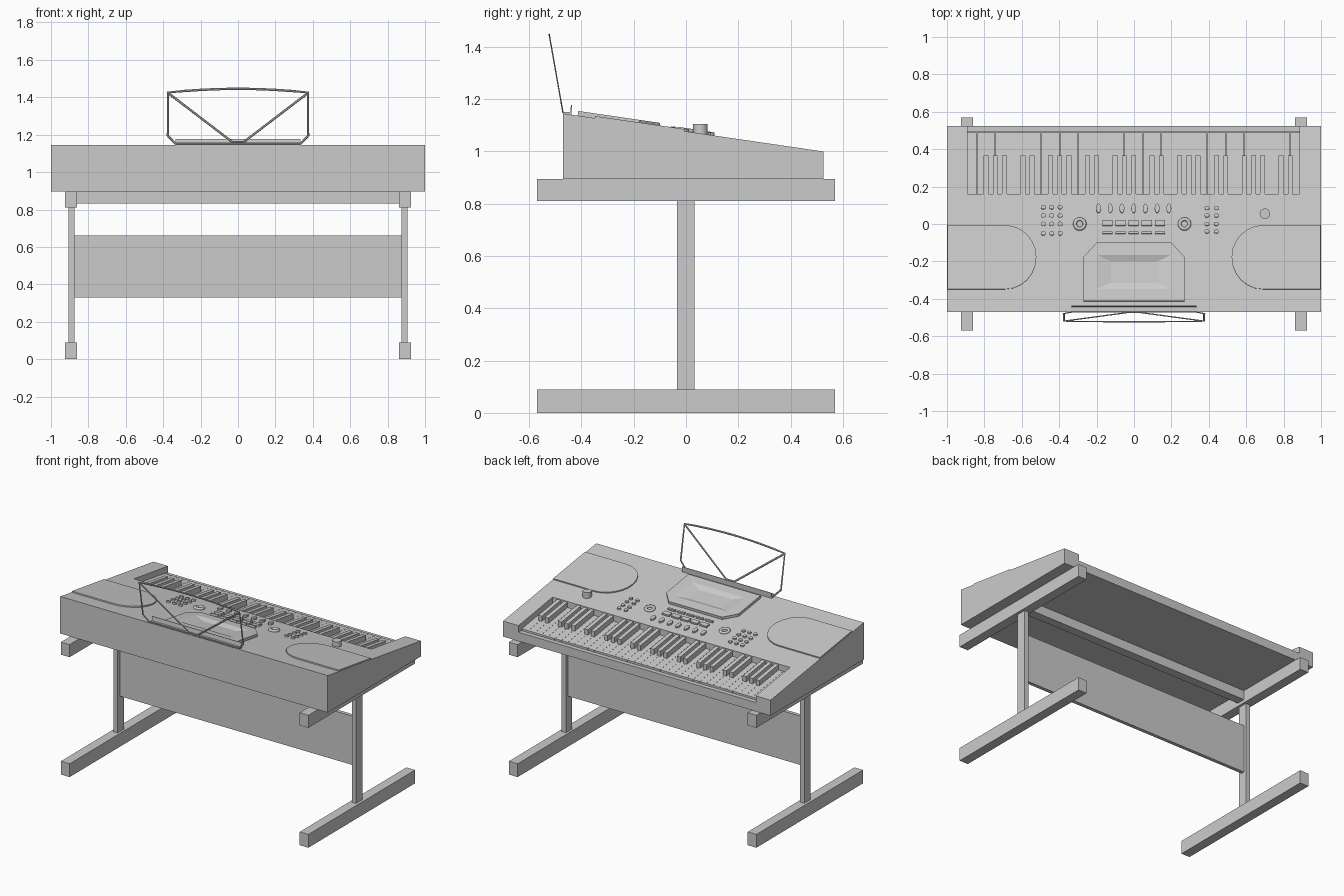
import bpy, bmesh, math
from mathutils import Matrix, Vector

if "Cube" in bpy.data.objects:
    bpy.data.objects.remove(bpy.data.objects["Cube"])

SLOPE = 0.1457
SIDE = Matrix(((0, 0, 1, 0), (1, 0, 0, 0), (0, 1, 0, 0), (0, 0, 0, 1)))  # (y, z) profile run along x
FLAT = Matrix.Identity(4)


def top_z(y):
    return 1.145 - SLOPE * (y + 0.47)


def on_top(x, y):
    """Frame lying on the sloped control panel."""
    return Matrix.Translation((x, y, top_z(y))) @ Matrix.Rotation(-math.atan(SLOPE), 4, 'X')


def rect(x0, x1, y0, y1):
    return [(x0, y0), (x1, y0), (x1, y1), (x0, y1)]


def oval(rx, ry, n=16):
    return [(rx * math.cos(2 * math.pi * i / n), ry * math.sin(2 * math.pi * i / n)) for i in range(n)]


def build(name, prisms, smooth=False):
    """One object from prisms (outline, z0, z1, matrix[, bottom scale])."""
    bm = bmesh.new()
    for outline, z0, z1, mat, *taper in prisms:
        s = taper[0] if taper else 1
        cx = sum(p[0] for p in outline) / len(outline)
        cy = sum(p[1] for p in outline) / len(outline)
        lo = [bm.verts.new(mat @ Vector((cx + (x - cx) * s, cy + (y - cy) * s, z0))) for x, y in outline]
        hi = [bm.verts.new(mat @ Vector((x, y, z1))) for x, y in outline]
        bm.faces.new(lo[::-1])
        bm.faces.new(hi)
        for i in range(len(lo)):
            j = (i + 1) % len(lo)
            bm.faces.new((lo[i], lo[j], hi[j], hi[i]))
    bmesh.ops.recalc_face_normals(bm, faces=bm.faces)
    me = bpy.data.meshes.new(name)
    bm.to_mesh(me)
    bm.free()
    ob = bpy.data.objects.new(name, me)
    bpy.context.collection.objects.link(ob)
    if smooth:
        bpy.ops.object.select_all(action='DESELECT')
        ob.select_set(True)
        bpy.context.view_layer.objects.active = ob
        bpy.ops.object.shade_smooth_by_angle(angle=math.radians(40))
    return ob


def cut(ob, cutter):
    mod = ob.modifiers.new("cut", 'BOOLEAN')
    mod.operation = 'DIFFERENCE'
    mod.solver = 'EXACT'
    mod.object = cutter
    cutter.hide_render = True
    cutter.hide_set(True)


# Stand: feet, posts, top rails, cross beam and modesty panel
for s, side in ((-1, "left"), (1, "right")):
    x0, x1 = sorted((s * 0.86, s * 0.925))
    build(side + "_foot", [(rect(x0, x1, -0.57, 0.57), 0, 0.09, FLAT)])
    build(side + "_top_rail", [(rect(x0, x1, -0.57, 0.57), 0.81, 0.895, FLAT)])
    x0, x1 = sorted((s * 0.875, s * 0.907))
    build(side + "_post", [(rect(x0, x1, -0.035, 0.032), 0.09, 0.81, FLAT)])
build("cross_beam", [(rect(-0.86, 0.86, -0.03, 0.03), 0.832, 0.895, FLAT)])
build("modesty_panel", [(rect(-0.88, 0.88, -0.012, 0.012), 0.33, 0.66, FLAT)])

# Wedge-shaped case with the key bed cut out
KX0, KX1 = -0.89, 0.885
case = build("case", [([(-0.47, 0.895), (0.525, 0.895), (0.525, 1.0), (-0.47, 1.145)], -1, 1, SIDE)])
bed = [(0.16, 0.94), (0.495, 0.94), (0.495, 0.955), (0.6, 0.955), (0.6, 1.2), (0.16, 1.2)]
cut(case, build("key_bed_cutter", [(bed, KX0, KX1, SIDE)]))


# Keys: 36 white, black keys run from the player's left (+x)
def key_profile(y0, y1, drop, bottom):
    return [(y0, bottom), (y1, bottom), (y1, top_z(y1) - drop), (y0, top_z(y0) - drop)]


w = (KX1 - KX0) / 36
build("white_keys", [(key_profile(0.161, 0.49, 0.04, 0.935), KX1 - (i + 1) * w + 0.0005,
                      KX1 - i * w - 0.0005, SIDE) for i in range(36)])
build("black_keys", [(key_profile(0.161, 0.365, 0.004, 0.95), KX1 - i * w - 0.013,
                      KX1 - i * w + 0.013, SIDE) for i in range(1, 36) if i % 7 not in (0, 3)])

# D-shaped speaker covers at both ends
for s, side in ((-1, "left"), (1, "right")):
    pts = [(s * 0.998, -0.173), (s * 0.998, 0.173)]
    for i in range(13):
        a = math.pi / 2 - math.pi * i / 12
        pts.append((s * (0.69 - 0.168 * math.cos(a)), 0.173 * math.sin(a)))
    pts.append((s * 0.998, -0.173))
    build(side + "_speaker_cover", [(pts[:-1], -0.005, 0.008, on_top(0, -0.178))])

# Display housing with a bevelled sunken screen
housing = [(-0.27, -0.158), (0.27, -0.158), (0.27, 0.08), (0.2, 0.158), (-0.2, 0.158), (-0.27, 0.08)]
display = build("display_housing", [(housing, -0.005, 0.018, on_top(0, -0.258))])
cut(display, build("screen_cutter", [(rect(-0.2, 0.2, -0.093, 0.093), 0.004, 0.0185,
                                      on_top(0, -0.258), 0.62)]))

# Panel buttons
build("oval_buttons", [(oval(0.013, 0.025), -0.004, 0.012, on_top(-0.19 + 0.0627 * i, 0.083))
                       for i in range(7)], True)
build("mode_buttons", [(rect(-0.027, 0.027, -h, h), -0.004, 0.012, on_top(-0.142 + 0.07 * i, y))
                       for i in range(5) for y, h in ((0.005, 0.016), (-0.047, 0.006))])
build("number_pad", [(oval(0.013, 0.012, 10), -0.004, 0.01, on_top(x, y))
                     for x in (-0.485, -0.44, -0.395) for y in (0.09, 0.045, 0, -0.05)], True)
build("effect_buttons", [(oval(0.013, 0.011, 10), -0.004, 0.01, on_top(x, y))
                         for x in (0.39, 0.44) for y in (0.085, 0.045, 0, -0.04)], True)

# Ring dials
for x, side in ((-0.29, "left"), (0.27, "right")):
    bpy.ops.mesh.primitive_torus_add(major_radius=0.026, minor_radius=0.01,
                                     major_segments=20, minor_segments=8)
    ring = bpy.context.object
    ring.name = side + "_ring_dial"
    ring.matrix_world = on_top(x, 0) @ Matrix.Translation((0, 0, 0.003))
    bpy.ops.object.shade_smooth_by_angle(angle=math.radians(50))

# Volume knob, upright
build("volume_knob", [(oval(0.028, 0.028, 24), 1.05, 1.105, Matrix.Translation((0.7, 0.055, 0)))], True)

# Music rest ledge
ledge = [(-0.468, 1.142), (-0.438, 1.142), (-0.436, 1.178), (-0.440, 1.178), (-0.443, 1.15), (-0.468, 1.15)]
build("music_rest_ledge", [(ledge, -0.335, 0.335, SIDE)])

# Music rest wire frame: outline plus V braces, leaning back
arc = [(0.375 * t / 4, 0.305 - 0.02 * (t / 4) ** 2) for t in range(4, -5, -1)]
outline = [(-0.335, 0.008), (0.335, 0.008), (0.375, 0.05)] + arc + [(-0.375, 0.05)]
brace = [(-0.368, 0.278), (-0.03, 0.016), (0.03, 0.016), (0.368, 0.278)]
cu = bpy.data.curves.new("music_rest_frame", 'CURVE')
cu.dimensions = '3D'
cu.bevel_depth = 0.0065
cu.bevel_resolution = 1
for pts, closed in ((outline, True), (brace, False)):
    sp = cu.splines.new('POLY')
    sp.points.add(len(pts) - 1)
    for p, (x, v) in zip(sp.points, pts):
        p.co = (x, v, 0, 1)
    sp.use_cyclic_u = closed
    sp.use_smooth = False
frame = bpy.data.objects.new("music_rest_frame", cu)
bpy.context.collection.objects.link(frame)
frame.location = (0, -0.47, 1.145)
frame.rotation_euler = (math.radians(100), 0, 0)
frame.scale = (1, 1, 0.45)
